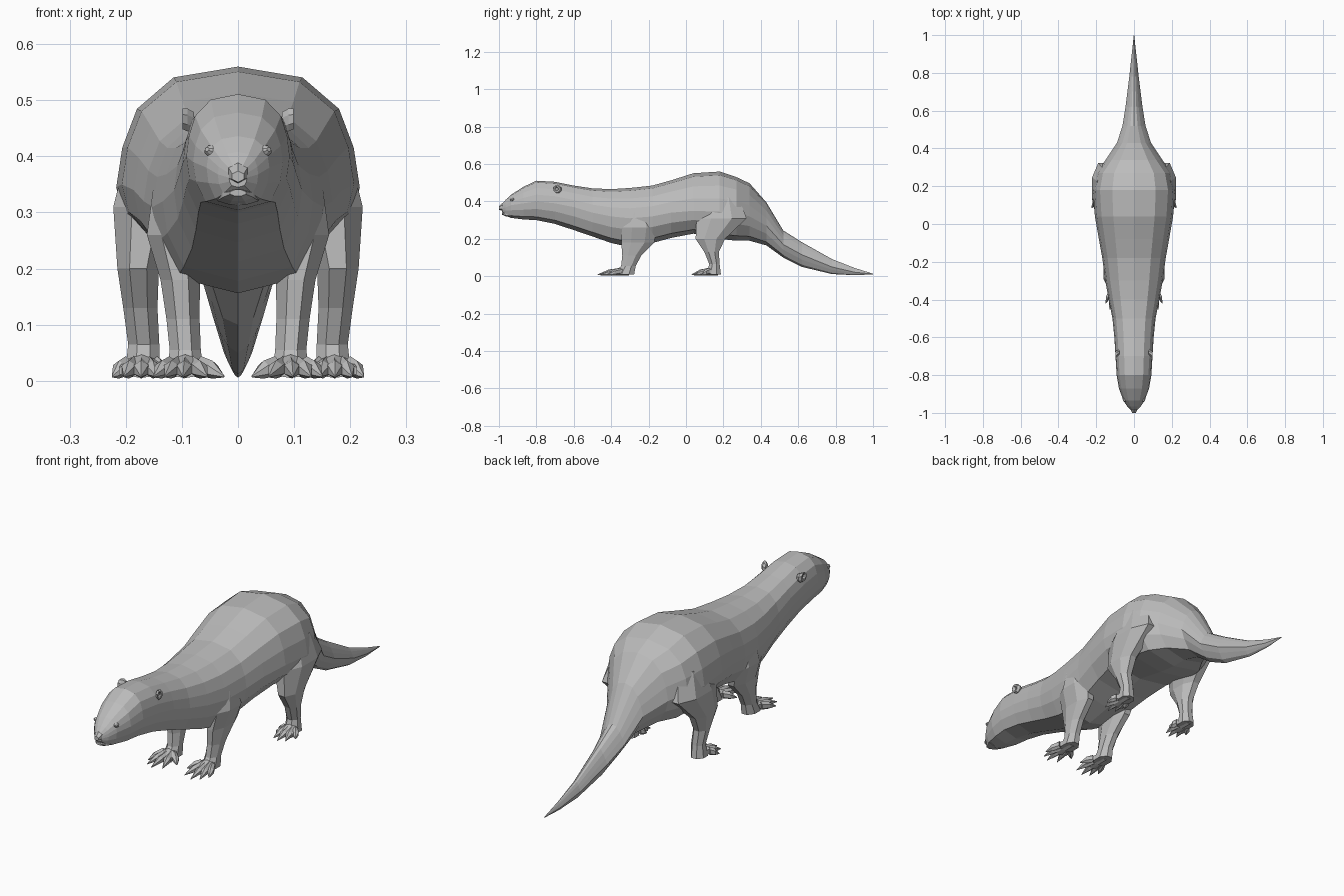
import bpy, bmesh, math
from mathutils import Vector

fur = bpy.data.materials.new("grey_fur")
fur.diffuse_color = (0.5, 0.5, 0.5, 1)


def loft(name, rings):
    """Skin closed rings of equal length into a flat-shaded solid."""
    bm = bmesh.new()
    vr = [[bm.verts.new(p) for p in r] for r in rings]
    n = len(vr[0])
    for a, b in zip(vr, vr[1:]):
        for i in range(n):
            j = (i + 1) % n
            bm.faces.new((a[i], a[j], b[j], b[i]))
    bm.faces.new(vr[0][::-1])
    bm.faces.new(vr[-1])
    bmesh.ops.remove_doubles(bm, verts=bm.verts, dist=0.0005)
    bmesh.ops.recalc_face_normals(bm, faces=bm.faces)
    me = bpy.data.meshes.new(name)
    bm.to_mesh(me)
    bm.free()
    me.materials.append(fur)
    ob = bpy.data.objects.new(name, me)
    bpy.context.collection.objects.link(ob)
    return ob


def mirror(ob):
    ob.modifiers.new("mirror", 'MIRROR')
    return ob


def ellipse(c, u, v, n=8):
    """Ring around c spanned by the half-axis vectors u and v."""
    c, u, v = Vector(c), Vector(u), Vector(v)
    return [c + u * math.cos(t) + v * math.sin(t)
            for t in (2 * math.pi * (i + 0.5) / n for i in range(n))]


# Body, head and tail: one skin along y
HALF = [(0, 1), (.53, .91), (.83, .65), (.95, .33), (1, 0), (.94, -.4), (.72, -.82), (0, -1)]
PROFILE = HALF + [(-x, z) for x, z in HALF[-2:0:-1]]


def section(y, top, mid, bot, w, sharp):
    ring = []
    for x, z in PROFILE:
        diamond = math.copysign(1 - abs(z), x)
        x = x * (1 - sharp) + diamond * sharp
        ring.append((x * w, y, mid + z * (top - mid if z > 0 else mid - bot)))
    return ring


# y, top, widest height, bottom, half width, ridge sharpness
BODY = [
    (-.985, .385, .362, .345, .016, 0), (-.965, .408, .368, .325, .036, 0),
    (-.935, .436, .38, .312, .056, 0), (-.87, .478, .39, .304, .080, 0),
    (-.80, .511, .40, .300, .092, 0), (-.70, .505, .39, .280, .098, 0),
    (-.60, .485, .37, .247, .104, 0), (-.50, .470, .34, .213, .114, 0),
    (-.40, .466, .32, .178, .134, 0), (-.30, .472, .31, .156, .152, 0),
    (-.18, .485, .32, .178, .168, 0), (-.08, .513, .34, .205, .186, 0),
    (.04, .551, .35, .228, .207, 0), (.18, .560, .345, .200, .217, 0),
    (.27, .530, .34, .190, .198, 0), (.34, .497, .32, .190, .150, .1),
    (.43, .395, .27, .165, .090, .3), (.52, .245, .17, .100, .061, .5),
    (.62, .182, .115, .050, .045, .6), (.78, .092, .05, .012, .025, .6),
    (.90, .045, .022, .006, .012, .6), (1.0, .014, .012, .010, .001, .6)]
loft("body", [section(*s) for s in BODY])


# Legs: horizontal rings of centre x, y, z and radii rx, ry
def leg(name, rows):
    mirror(loft(name, [ellipse((x, y, z), (rx, 0, 0), (0, ry, 0)) for x, y, z, rx, ry in rows]))


leg("front_leg", [(.11, -.25, .34, .045, .07), (.118, -.25, .26, .048, .10),
                  (.103, -.258, .18, .038, .095), (.098, -.29, .11, .032, .055),
                  (.094, -.308, .055, .030, .042), (.094, -.325, .010, .036, .052)])
leg("hind_leg", [(.13, .19, .42, .07, .10), (.165, .19, .31, .062, .145),
                 (.178, .13, .20, .040, .085), (.174, .137, .13, .033, .042),
                 (.168, .152, .065, .030, .030), (.170, .148, .010, .034, .042)])


# Feet: a flat webbed palm and five pointed toes
def foot(name, x, y, tips):
    mirror(loft(name + "_palm", [
        ellipse((x, y + .03, .025), (.024, 0, 0), (0, 0, .02), 6),
        ellipse((x, y - .02, .026), (.036, 0, 0), (0, 0, .021), 6),
        ellipse((x, y - .06, .018), (.046, 0, 0), (0, 0, .013), 6)]))
    for i, tip in enumerate(tips):
        end = Vector((tip[0], tip[1], .008))
        base = Vector((x + (i - 2) * .014, y - .02, .026))
        side = Vector((0, 0, 1)).cross(end - base).normalized()
        knuckle = base.lerp(end, .5) + Vector((0, 0, .003))
        up = Vector((0, 0, 1))
        mirror(loft(f"{name}_toe_{i + 1}", [
            ellipse(base, side * .012, up * .018, 6),
            ellipse(knuckle, side * .015, up * .016, 6),
            ellipse(end, side * .001, up * .002, 6)]))


foot("front_foot", .094, -.335, [(.025, -.395), (.055, -.455), (.098, -.473), (.130, -.455), (.150, -.42)])
foot("hind_foot", .172, .14, [(.130, .09), (.145, .045), (.173, .03), (.203, .045), (.224, .085)])

# Ears: small cupped discs on the sides of the head
mirror(loft("ear", [
    ellipse((.078, -.68, .462), (0, .012, 0), (0, 0, .018)),
    ellipse((.090, -.685, .465), (0, .020, 0), (0, 0, .022)),
    ellipse((.099, -.692, .467), (0, .019, 0), (0, 0, .020)),
    ellipse((.098, -.694, .467), (0, .012, 0), (0, 0, .013)),
    ellipse((.090, -.690, .466), (0, .007, 0), (0, 0, .008))]))

# Eyes: lids with a small bulge, facing forwards and outwards
out = Vector((.62, -.74, .25)).normalized()
side = Vector((0, 0, 1)).cross(out).normalized()
up = out.cross(side)
mirror(loft("eye", [ellipse(Vector((.049, -.930, .410)) + out * d, side * r, up * r * .8)
                    for d, r in ((-.008, .013), (.003, .012), (.006, .009), (.010, .005))]))

# Nose pad and lower lip
loft("nose", [ellipse((0, y, z), (w, 0, 0), (0, 0, h), 6) for y, z, w, h in (
    (-.955, .374, .020, .022), (-.985, .370, .019, .018), (-1.0, .364, .012, .010))])
loft("lower_lip", [ellipse((0, y, z), (w, 0, 0), (0, 0, h), 8) for y, z, w, h in (
    (-.93, .325, .040, .012), (-.965, .331, .030, .011), (-.984, .335, .015, .006))])
